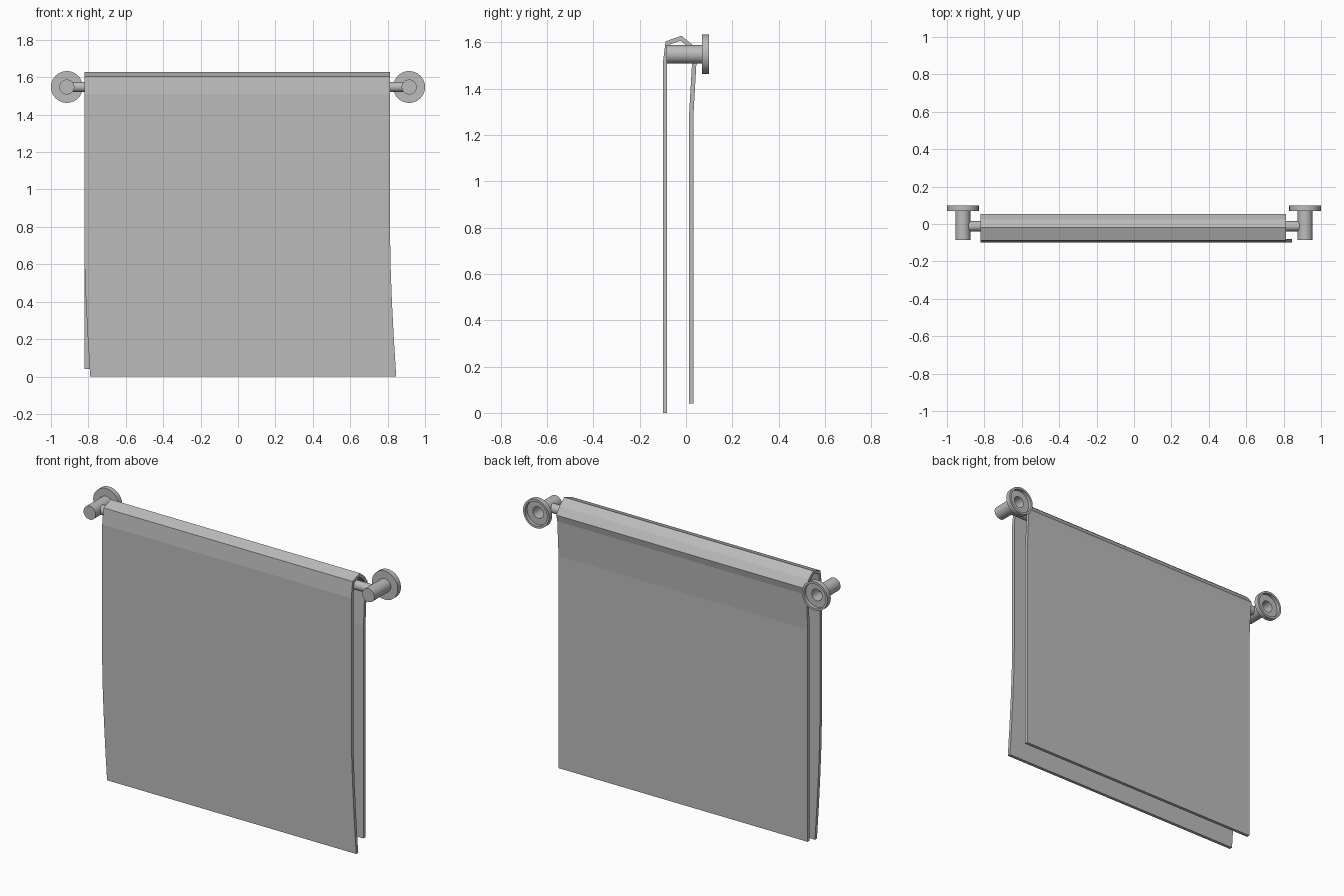
import bpy
import bmesh
import math
from mathutils import Matrix

cube = bpy.data.objects.get("Cube")
if cube:
    bpy.data.objects.remove(cube, do_unlink=True)

grey = bpy.data.materials.new("plain grey")
grey.use_nodes = True
colour = (0.5, 0.5, 0.5, 1)
grey.diffuse_color = colour
grey.node_tree.nodes["Principled BSDF"].inputs["Base Color"].default_value = colour

RAIL_Z = 1.548
POST_X = 0.915


def add_object(name, bm, smooth=True):
    mesh = bpy.data.meshes.new(name)
    bm.to_mesh(mesh)
    bm.free()
    mesh.materials.append(grey)
    obj = bpy.data.objects.new(name, mesh)
    bpy.context.collection.objects.link(obj)
    if smooth:
        bpy.ops.object.select_all(action="DESELECT")
        obj.select_set(True)
        bpy.context.view_layer.objects.active = obj
        bpy.ops.object.shade_smooth_by_angle(angle=math.radians(35))
    return obj


# Wall bracket: post and flange turned around the y axis, hollow at the back
def bracket(name, x):
    profile = [(0, -0.085), (0.04, -0.085), (0.04, 0.07), (0.085, 0.07),
               (0.085, 0.1), (0.072, 0.1), (0.072, 0.08), (0.034, 0.08),
               (0.034, -0.07), (0, -0.07)]
    bm = bmesh.new()
    verts = [bm.verts.new((r, y, 0)) for r, y in profile]
    edges = [bm.edges.new(pair) for pair in zip(verts, verts[1:])]
    bmesh.ops.spin(bm, geom=verts + edges, cent=(0, 0, 0), axis=(0, 1, 0),
                   angle=math.tau, steps=40)
    bmesh.ops.remove_doubles(bm, verts=bm.verts, dist=0.0001)
    bmesh.ops.recalc_face_normals(bm, faces=bm.faces)
    obj = add_object(name, bm)
    obj.location = (x, 0, RAIL_Z)


bracket("left_wall_bracket", POST_X)
bracket("right_wall_bracket", -POST_X)

# Rail between the posts
bm = bmesh.new()
bmesh.ops.create_cone(bm, cap_ends=True, segments=32, radius1=0.027,
                      radius2=0.027, depth=2 * POST_X - 0.05,
                      matrix=Matrix.Rotation(math.pi / 2, 4, "Y"))
rail = add_object("rail", bm)
rail.location = (0, -0.012, RAIL_Z)

# Towel: folded strip from front hem over the rail to the back hem
front = [(-0.1, z) for z in (0, 0.2, 0.4, 0.55, 0.7, 1.51)]
fold = [(-0.088, 1.604), (-0.02, 1.628), (0.024, 1.593), (0.054, 1.55)]
back = [(0.045, 1.51), (0.033, 1.3), (0.033, 0.04)]
bm = bmesh.new()
rows = []
for y, z in front + fold + back:
    # The lower front drifts sideways towards the hem
    drift = 0.032 * max(0, 1 - z / 0.7) ** 1.5 if y < -0.05 else 0
    rows.append([bm.verts.new((x + drift, y, z)) for x in (-0.822, 0.814)])
for (a, b), (c, d) in zip(rows, rows[1:]):
    bm.faces.new((a, b, d, c))
towel = add_object("towel", bm, smooth=False)
cloth = towel.modifiers.new("thickness", "SOLIDIFY")
cloth.thickness = 0.019
cloth.offset = -1
cloth.use_even_offset = True
